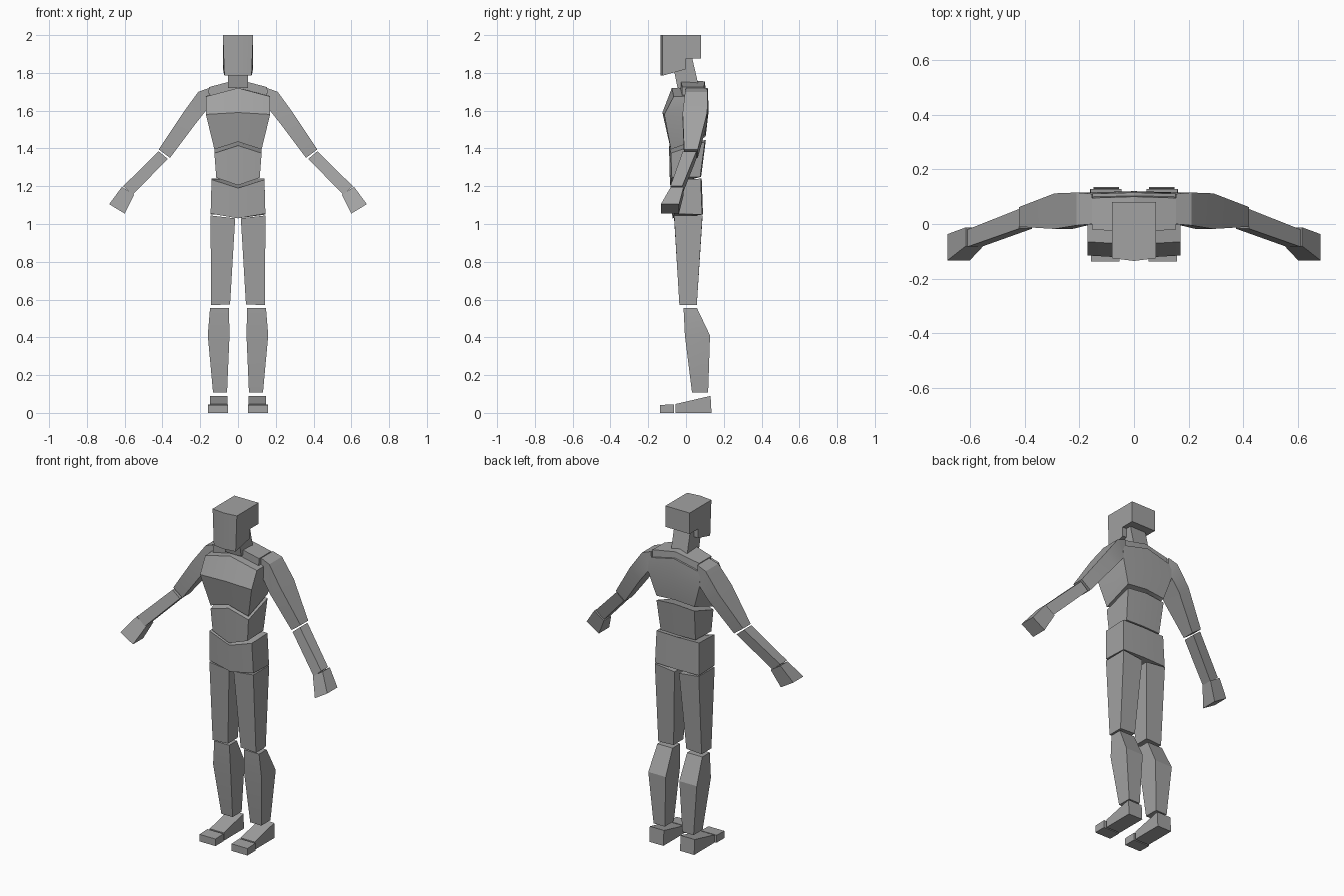
import bpy, bmesh, math

cube = bpy.data.objects.get("Cube")
if cube:
    bpy.data.objects.remove(cube, do_unlink=True)

GREY = (0.36, 0.36, 0.36, 1)
mat = bpy.data.materials.new("clay_grey")
mat.use_nodes = True
mat.diffuse_color = GREY
mat.node_tree.nodes["Principled BSDF"].inputs["Base Color"].default_value = GREY


def loft(name, rings, side=1):
    """Skin a row of matching rings; six-point rings get caps folded on the centre line."""
    bm = bmesh.new()
    rows = [[bm.verts.new((x * side, y, z)) for x, y, z in ring] for ring in rings]
    n = len(rows[0])
    for a, b in zip(rows, rows[1:]):
        for i in range(n):
            j = (i + 1) % n
            bm.faces.new((a[i], a[j], b[j], b[i]))
    for cap in (rows[0], rows[-1]):
        folded = n == 6 and name in ("chest", "abdomen", "pelvis", "collar")
        for ids in ([(0, 1, 4, 5), (1, 2, 3, 4)] if folded else [range(n)]):
            bm.faces.new([cap[i] for i in ids])
    bmesh.ops.recalc_face_normals(bm, faces=bm.faces)
    mesh = bpy.data.meshes.new(name)
    bm.to_mesh(mesh)
    bm.free()
    mesh.materials.append(mat)
    obj = bpy.data.objects.new(name, mesh)
    bpy.context.collection.objects.link(obj)
    bpy.ops.object.select_all(action="DESELECT")
    obj.select_set(True)
    bpy.context.view_layer.objects.active = obj
    bpy.ops.object.shade_smooth_by_angle(angle=math.radians(25))


def torso(name, *levels):
    """Level: half width, front y, back y, front z, back z, front and back centre rise."""
    loft(name, [[(-w, yf, zf), (0, yf - 0.01, zf + rf), (w, yf, zf),
                 (w, yb, zb), (0, yb + 0.005, zb + rb), (-w, yb, zb)]
                for w, yf, yb, zf, zb, rf, rb in levels])


def limb(name, *levels):
    """Level: outer (x, z), inner (x, z), front y, back y; built on both sides."""
    for label, side in (("left", 1), ("right", -1)):
        loft(f"{label}_{name}", [[(o[0], yf, o[1]), (i[0], yf, i[1]), (i[0], yb, i[1]), (o[0], yb, o[1])]
                                 for o, i, yf, yb in levels], side)


def slab(name, profile, x0, x1, side=1):
    """Side profile of (y, z) points pulled across x."""
    loft(name, [[(x, y, z) for y, z in profile] for x in (x0, x1)], side)


# Head: notched side profile, bowed a little at the face
face = [(-0.125, 2), (0.08, 2), (0.08, 1.875), (0, 1.875), (0, 1.82), (-0.125, 1.785)]
loft("head", [[(x * (0.9 if z < 1.8 else 1), y - (0.01 if x == 0 and y < -0.1 else 0), z)
               for y, z in face] for x in (-0.08, 0, 0.08)])
slab("neck", [(-0.065, 1.82), (0.005, 1.9), (0.03, 1.89), (0.065, 1.74), (-0.045, 1.72)], -0.053, 0.053)

# Torso
torso("collar", (0.15, -0.02, 0.1, 1.68, 1.68, 0.02, 0.02), (0.153, -0.02, 0.095, 1.725, 1.725, 0.04, 0.03))
torso("chest", (0.125, -0.08, 0.1, 1.395, 1.46, 0.04, 0.01),
      (0.17, -0.115, 0.115, 1.58, 1.6, 0.01, 0), (0.17, -0.065, 0.11, 1.675, 1.68, 0.045, 0.04))
torso("abdomen", (0.115, -0.075, 0.075, 1.245, 1.25, -0.04, 0), (0.125, -0.08, 0.1, 1.375, 1.435, 0.04, 0.01))
torso("pelvis", (0.145, -0.062, 0.085, 1.055, 1.05, -0.025, 0), (0.14, -0.07, 0.078, 1.235, 1.24, -0.045, 0))

# Arms
limb("upper_arm", ((0.153, 1.72), (0.15, 1.61), 0, 0.11), ((0.21, 1.7), (0.17, 1.6), -0.005, 0.115),
     ((0.29, 1.59), (0.225, 1.53), -0.018, 0.112), ((0.42, 1.395), (0.36, 1.35), -0.01, 0.062))
limb("forearm", ((0.42, 1.385), (0.372, 1.345), -0.017, 0.055), ((0.608, 1.2), (0.557, 1.155), -0.083, -0.02))
limb("hand", ((0.614, 1.197), (0.55, 1.155), -0.08, -0.012), ((0.682, 1.105), (0.6, 1.055), -0.133, -0.037))

# Legs
limb("thigh", ((0.145, 1.045), (0.015, 1.03), -0.063, 0.087), ((0.143, 0.57), (0.042, 0.575), -0.035, 0.057))
limb("shin", ((0.148, 0.555), (0.048, 0.555), -0.013, 0.058),
     ((0.16, 0.41), (0.045, 0.41), -0.006, 0.127), ((0.132, 0.107), (0.058, 0.107), 0.032, 0.117))
for label, side in (("left", 1), ("right", -1)):
    slab(label + "_foot", [(0.13, 0.09), (0.135, 0), (-0.055, 0), (-0.055, 0.047)], 0.055, 0.148, side)
    slab(label + "_toes", [(-0.063, 0.045), (-0.063, 0), (-0.137, 0), (-0.137, 0.042)], 0.053, 0.158, side)
